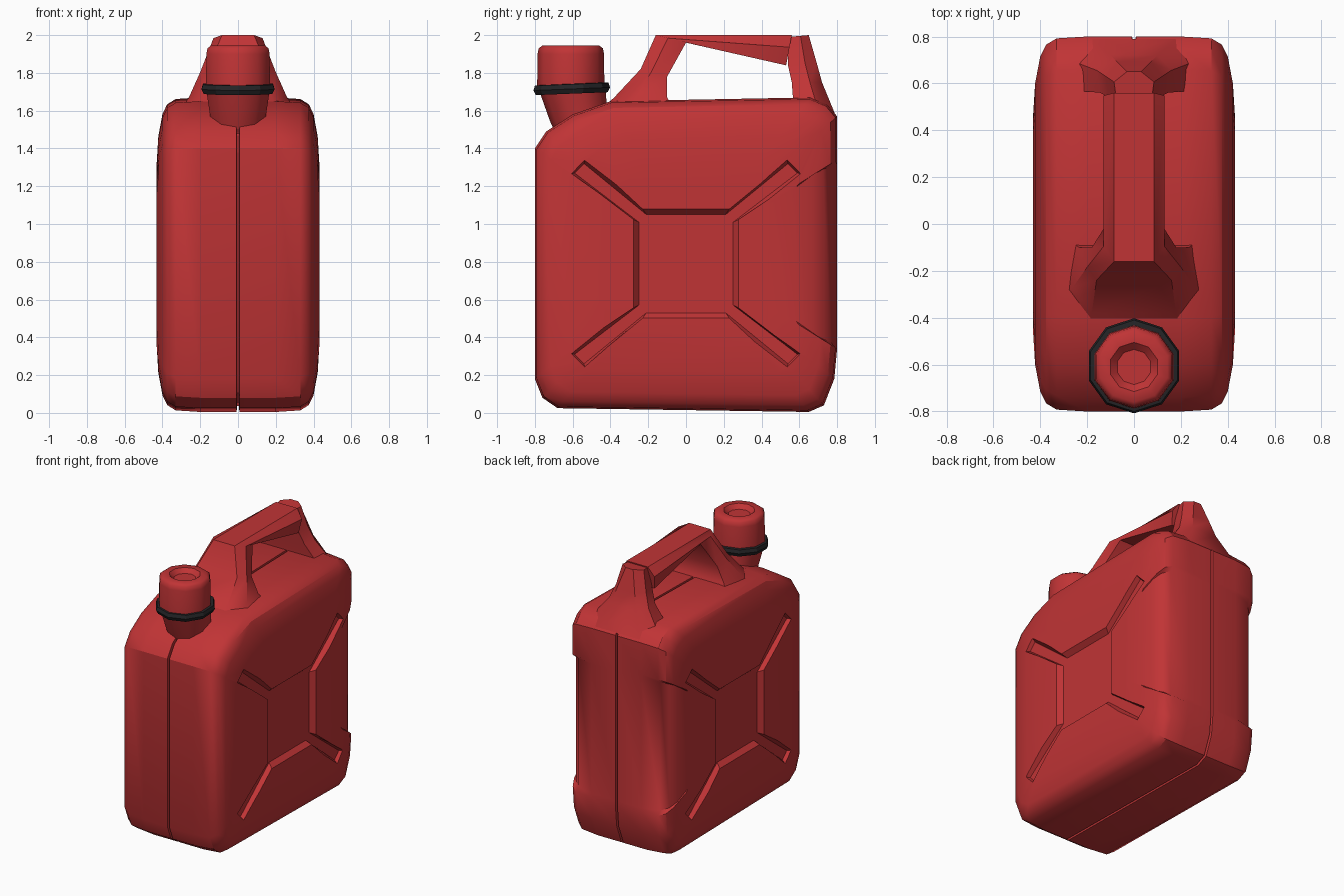
import bpy, bmesh, math
from mathutils import Vector, Matrix

old = bpy.data.objects.get("Cube")
if old:
    bpy.data.objects.remove(old, do_unlink=True)


def make_material(name, rgb):
    m = bpy.data.materials.new(name)
    m.use_nodes = True
    m.diffuse_color = (*rgb, 1)
    bsdf = m.node_tree.nodes["Principled BSDF"]
    bsdf.inputs["Base Color"].default_value = (*rgb, 1)
    bsdf.inputs["Roughness"].default_value = 0.6
    return m


RED = make_material("red plastic", (0.53, 0.034, 0.036))
BLACK = make_material("black rubber", (0.018, 0.018, 0.02))


def loft(name, rings, mat):
    """Skin a list of equal-length point rings and cap both ends."""
    bm = bmesh.new()
    loops = [[bm.verts.new(p) for p in ring] for ring in rings]
    for a, b in zip(loops, loops[1:]):
        for i in range(len(a)):
            j = (i + 1) % len(a)
            bm.faces.new((a[i], a[j], b[j], b[i]))
    bm.faces.new(loops[0][::-1])
    bm.faces.new(loops[-1])
    bmesh.ops.recalc_face_normals(bm, faces=bm.faces)
    mesh = bpy.data.meshes.new(name)
    bm.to_mesh(mesh)
    bm.free()
    ob = bpy.data.objects.new(name, mesh)
    bpy.context.collection.objects.link(ob)
    mesh.materials.append(mat)
    return ob


def select(ob):
    bpy.ops.object.select_all(action='DESELECT')
    ob.select_set(True)
    bpy.context.view_layer.objects.active = ob


def smooth(ob, degrees):
    select(ob)
    bpy.ops.object.shade_smooth_by_angle(angle=math.radians(degrees))


# Body: side profile (y, z) lofted across x, with a centre seam and rounded rims
PROFILE = [(-0.8, 0.18), (-0.76, 0.08), (-0.68, 0.025), (0.65, 0.005), (0.73, 0.04),
           (0.785, 0.18), (0.8, 0.34), (0.8, 0.37), (0.8, 1.31), (0.8, 1.34),
           (0.8, 1.57), (0.75, 1.63), (0.66, 1.67), (-0.4, 1.65), (-0.6, 1.58),
           (-0.74, 1.49), (-0.8, 1.4)]
MID_Z = 0.84
# (x, inset, extra inset of the back grip)
STEPS = [(0.004, 0.03, 0), (0.008, 0, 0), (0.2, 0, 0), (0.33, 0.008, 0.025),
         (0.375, 0.035, 0.04), (0.4, 0.085, 0.045), (0.422, 0.2, 0.02), (0.432, 0.36, 0)]


def body_ring(x, inset, grip):
    ring = []
    for y, z in PROFILE:
        scale = 1 - inset / 0.8
        pull = grip if y > 0.79 and 0.35 < z < 1.33 else 0
        ring.append((x, y * scale - pull, MID_Z + (z - MID_Z) * scale))
    return ring


rings = [body_ring(-x, i, g) for x, i, g in reversed(STEPS)]
rings += [body_ring(*s) for s in STEPS]
body = loft("body", rings, RED)

# Pressed cross and centre square on both sides
FLOOR = [(0.25, 0.22), (0.59, 0.48), (0.54, 0.53), (0.21, 0.26)]
RIM = [(0.31, 0.25), (0.64, 0.47), (0.53, 0.58), (0.25, 0.32)]


def cross_ring(x, quarter):
    ring = []
    for sy, sz, pts in ((1, 1, quarter), (-1, 1, quarter[::-1]),
                        (-1, -1, quarter), (1, -1, quarter[::-1])):
        ring += [(x, sy * y, 0.79 + sz * z) for y, z in pts]
    return ring


for side in (-1, 1):
    cutter = loft("cross_cutter", [cross_ring(side * 0.397, FLOOR),
                                   cross_ring(side * 0.47, RIM)], RED)
    cutter.hide_render = True
    mod = body.modifiers.new("pressed cross", 'BOOLEAN')
    mod.operation = 'DIFFERENCE'
    mod.solver = 'EXACT'
    mod.object = cutter
    select(body)
    bpy.ops.object.modifier_apply(modifier=mod.name)
    bpy.data.objects.remove(cutter, do_unlink=True)
smooth(body, 32)


# Handle: sections given as outer (y, z), inner (y, z), outer and inner half widths
def section(outer, inner, wo, wi):
    o, i = Vector((0, *outer)), Vector((0, *inner))
    m = o.lerp(i, 0.4)
    half = [o + Vector((wo, 0, 0)), m + Vector((wi, 0, 0)), i + Vector((wi * 0.9, 0, 0))]
    return half + [Vector((-p.x, p.y, p.z)) for p in reversed(half)]


grip = loft("handle_grip", [
    section((-0.48, 1.58), (-0.06, 1.6), 0.2, 0.32),
    section((-0.38, 1.67), (-0.1, 1.67), 0.18, 0.26),
    section((-0.24, 1.82), (-0.1, 1.78), 0.16, 0.2),
    section((-0.16, 2.0), (0.0, 1.96), 0.085, 0.13),
    section((0.56, 2.0), (0.53, 1.84), 0.085, 0.13)], RED)
smooth(grip, 40)

leg = loft("handle_back_leg", [
    section((0.65, 2.0), (0.54, 1.99), 0.03, 0.085),
    section((0.69, 1.86), (0.54, 1.84), 0.07, 0.12),
    section((0.72, 1.75), (0.56, 1.75), 0.1, 0.16),
    section((0.79, 1.58), (0.57, 1.62), 0.18, 0.28)], RED)
smooth(leg, 40)


# Spout, collar and cap: round sections (radius, y, z, tilt)
def disc(r, y, z, tilt=0.0, sides=10):
    turn = Matrix.Rotation(tilt, 3, 'X')
    angles = [2 * math.pi * (k + 0.5) / sides for k in range(sides)]
    return [turn @ Vector((r * math.cos(a), r * math.sin(a), 0)) + Vector((0, y, z))
            for a in angles]


neck = loft("spout_neck", [disc(0.14, -0.53, 1.46, 0.4), disc(0.155, -0.57, 1.58, 0.2),
                           disc(0.175, -0.6, 1.7)], RED)
smooth(neck, 45)

TILT = 0.04
collar = loft("spout_collar", [disc(r, -0.605, z, TILT) for r, z in
                               ((0.15, 1.69), (0.19, 1.69), (0.203, 1.715),
                                (0.195, 1.74), (0.15, 1.745))], BLACK)
smooth(collar, 30)

cap = loft("cap", [disc(r, -0.61, z) for r, z in
                   ((0.178, 1.72), (0.176, 1.9), (0.17, 1.93), (0.15, 1.945),
                    (0.105, 1.945), (0.075, 1.915))], RED)
smooth(cap, 45)
